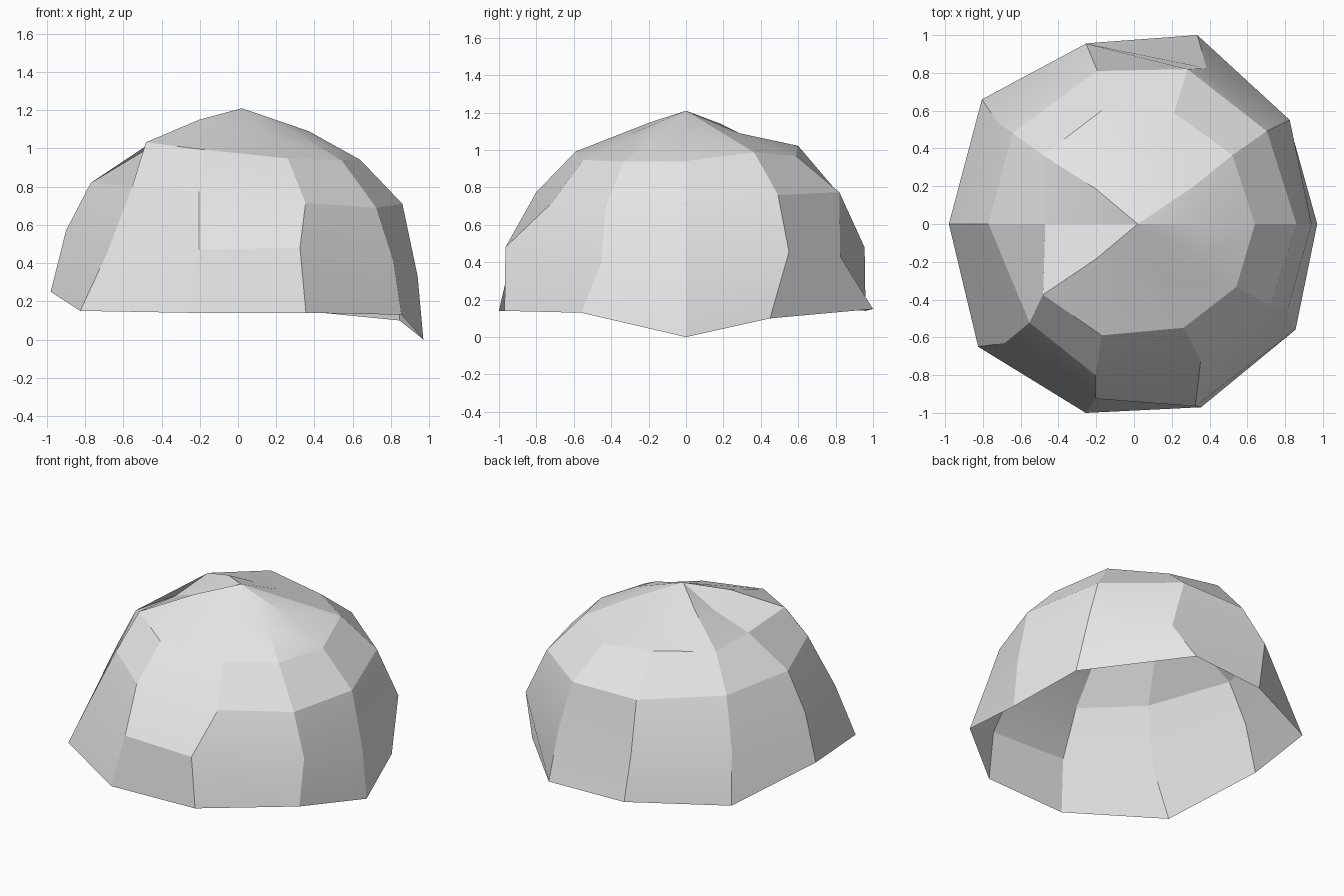
import bpy
import bmesh
from math import cos, sin, radians, tau
from mathutils import Vector

# Remove the default object only
default_object = bpy.data.objects.get("Cube")
if default_object is not None:
    bpy.data.objects.remove(default_object, do_unlink=True)

SIDES = 10
CENTRE_X = 0.02
APEX_HEIGHT = 1.21
HUNDREDTH = 0.01


def make_material(name, colour):
    material = bpy.data.materials.new(name)
    material.use_nodes = True
    material.diffuse_color = colour
    shader = material.node_tree.nodes["Principled BSDF"]
    shader.inputs["Base Color"].default_value = colour
    return material


def make_ring(mesh, radius, height, tilt, dents):
    """Regular ring of vertices, leaning down towards +x, with dents in hundredths."""
    ring = []
    for side in range(SIDES):
        angle = side * tau / SIDES
        point = Vector((CENTRE_X + radius * cos(angle),
                        radius * sin(angle),
                        height - tilt * cos(angle)))
        point += Vector(dents.get(side, (0, 0, 0))) * HUNDREDTH
        ring.append(mesh.verts.new(point))
    return ring


# Dents that turn the regular dome into a rough rock, keyed by side
crown_dents = {0: (5, 0, 0), 1: (5, 2, 0), 4: (2, 1, 5), 5: (6, 0, -1),
               6: (2, -1, 6), 7: (7, 0, 0), 8: (3, 2, -2), 9: (9, 0, -3)}
shoulder_dents = {1: (0, 0, 4), 3: (0, 1, 3), 5: (13, 0, -2),
                  6: (0, -1, 2), 8: (5, 4, -2), 9: (2, 3, -1)}
upper_dents = {0: (2, 0, 0), 1: (2, 1, 4), 2: (1, 4, 3), 3: (4, 3, 0),
               5: (3, 0, 1), 6: (9, -4, 0), 7: (3, -2, 0),
               8: (8, 6, -3), 9: (4, 5, -3)}
lower_dents = {0: (0, 0, -9), 1: (6, 1, 3), 2: (8, -5, -1), 3: (1, 8, 2),
               5: (0, 0, 9), 6: (4, -9, -2), 7: (6, -5, 1),
               8: (2, -9, 4), 9: (5, 9, -2)}
rim_dents = {0: (-7, 0, -14), 1: (0, -15, -4), 2: (0, 3, 1), 3: (9, -1, 0),
             4: (0, 6, 2), 5: (2, 0, 11), 6: (-2, -5, 1),
             7: (4, -3, 0), 8: (2, 0, 0), 9: (1, 4, -1)}

# Rings from the crown down to the open rim
mesh = bmesh.new()
rings = [
    make_ring(mesh, radius=0.30, height=1.09, tilt=0, dents=crown_dents),
    make_ring(mesh, radius=0.62, height=0.98, tilt=0.04, dents=shoulder_dents),
    make_ring(mesh, radius=0.82, height=0.76, tilt=0.05, dents=upper_dents),
    make_ring(mesh, radius=0.92, height=0.45, tilt=0.03, dents=lower_dents),
    make_ring(mesh, radius=1.02, height=0.14, tilt=0, dents=rim_dents),
]
apex = mesh.verts.new((CENTRE_X, 0, APEX_HEIGHT))

# Fan around the apex, then bands of quads; the underside stays open
for side in range(SIDES):
    following = (side + 1) % SIDES
    mesh.faces.new((apex, rings[0][side], rings[0][following]))
    for above, below in zip(rings, rings[1:]):
        mesh.faces.new((above[side], below[side],
                        below[following], above[following]))

# Dome object with a single grey
shell_data = bpy.data.meshes.new("rock_dome")
mesh.to_mesh(shell_data)
mesh.free()
rock_dome = bpy.data.objects.new("rock_dome", shell_data)
bpy.context.collection.objects.link(rock_dome)
shell_data.materials.append(make_material("stone_grey", (0.8, 0.8, 0.8, 1)))

# Faceted shading that only blends the gentlest creases
bpy.ops.object.select_all(action="DESELECT")
rock_dome.select_set(True)
bpy.context.view_layer.objects.active = rock_dome
bpy.ops.object.shade_smooth_by_angle(angle=radians(15))
